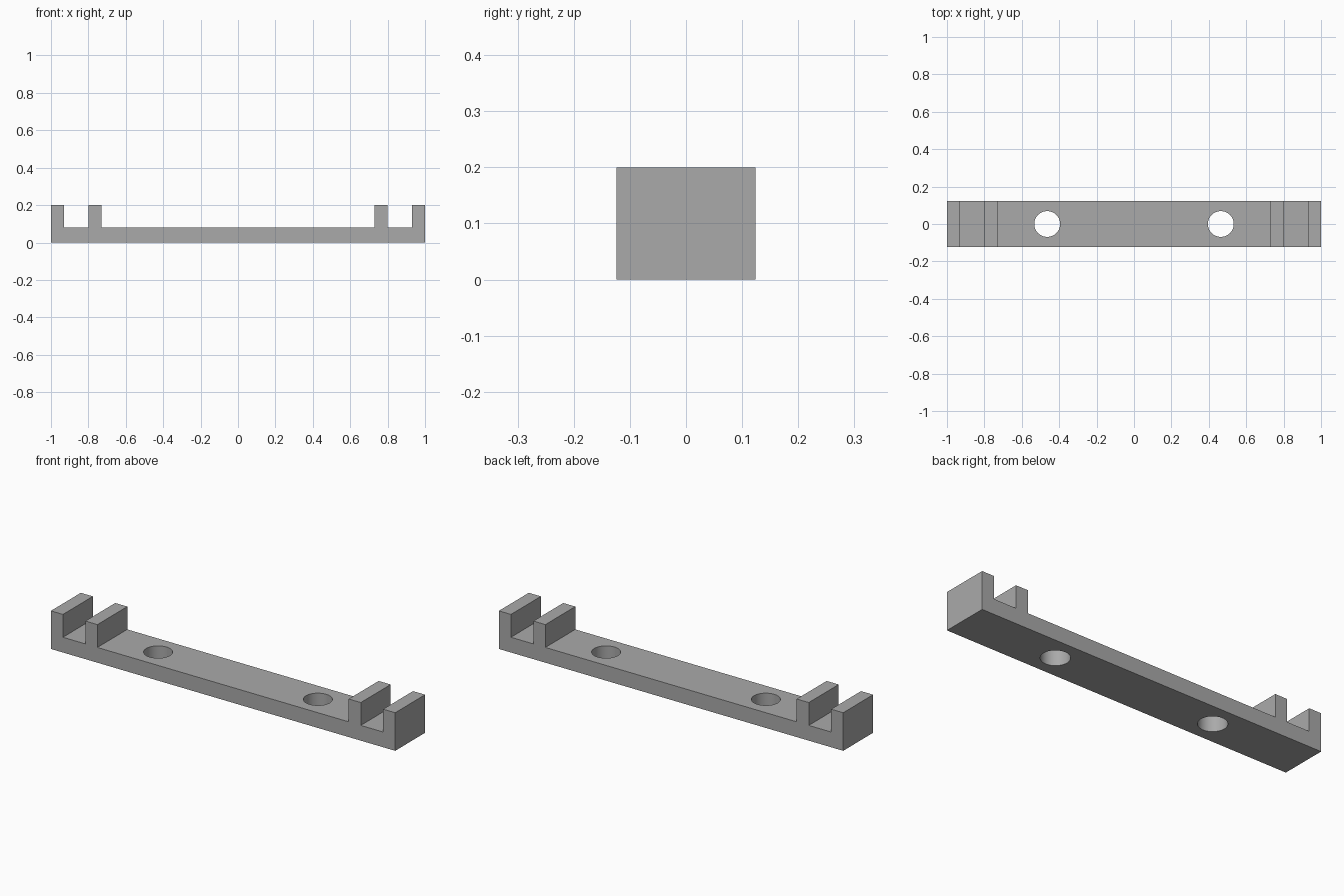
import bpy
import bmesh

cube = bpy.data.objects.get("Cube")
if cube:
    bpy.data.objects.remove(cube, do_unlink=True)

HALF_DEPTH = 0.124
BASE, TOP = 0.08, 0.2
HOLE_X, HOLE_R = 0.464, 0.069

grey = bpy.data.materials.new("plain grey")
grey.use_nodes = True
colour = (0.4, 0.4, 0.4, 1)
grey.diffuse_color = colour
grey.node_tree.nodes["Principled BSDF"].inputs["Base Color"].default_value = colour

# Side profile of the bar with two slotted ends, mirrored about x = 0
half = [(1, 0), (1, TOP), (0.93, TOP), (0.93, BASE),
        (0.8, BASE), (0.8, TOP), (0.73, TOP), (0.73, BASE)]
profile = half + [(-x, z) for x, z in reversed(half)]

bm = bmesh.new()
face = bm.faces.new([bm.verts.new((x, -HALF_DEPTH, z)) for x, z in profile])
extruded = bmesh.ops.extrude_face_region(bm, geom=[face])["geom"]
bmesh.ops.translate(bm, vec=(0, 2 * HALF_DEPTH, 0),
                    verts=[v for v in extruded if isinstance(v, bmesh.types.BMVert)])
bmesh.ops.recalc_face_normals(bm, faces=bm.faces)
mesh = bpy.data.meshes.new("slotted_bar")
bm.to_mesh(mesh)
bm.free()
mesh.materials.append(grey)
bar = bpy.data.objects.new("slotted_bar", mesh)
bpy.context.collection.objects.link(bar)

# Two round screw holes through the base
cutters = []
for side, x in (("left", HOLE_X), ("right", -HOLE_X)):
    bpy.ops.mesh.primitive_cylinder_add(vertices=64, radius=HOLE_R, depth=0.4,
                                        location=(x, 0, BASE / 2))
    cutter = bpy.context.object
    cutter.name = side + "_hole_cutter"
    cutter.data.materials.append(grey)
    cutter.hide_render = True
    cutters.append(cutter)
    cut = bar.modifiers.new(side + "_hole", 'BOOLEAN')
    cut.operation = 'DIFFERENCE'
    cut.solver = 'EXACT'
    cut.object = cutter

# Apply the holes and drop the cutters
bpy.ops.object.select_all(action='DESELECT')
bar.select_set(True)
bpy.context.view_layer.objects.active = bar
for modifier in list(bar.modifiers):
    bpy.ops.object.modifier_apply(modifier=modifier.name)
for cutter in cutters:
    bpy.data.objects.remove(cutter, do_unlink=True)
bpy.ops.object.shade_smooth_by_angle()
